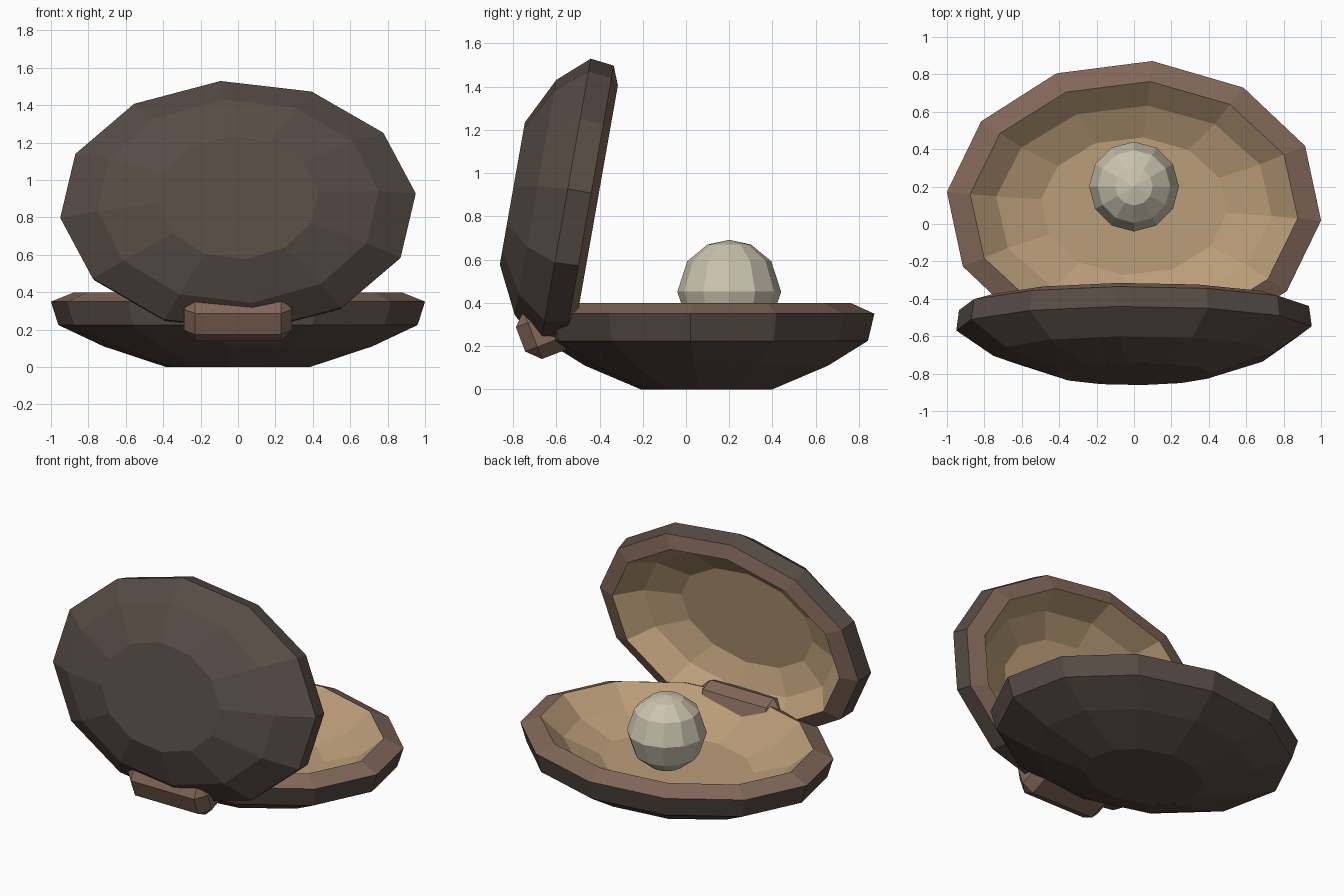
import bpy, bmesh
from math import sin, cos, pi, radians
from mathutils import Matrix

cube = bpy.data.objects.get("Cube")
if cube:
    bpy.data.objects.remove(cube)


def material(name, color):
    mat = bpy.data.materials.new(name)
    mat.use_nodes = True
    mat.diffuse_color = (*color, 1)
    mat.node_tree.nodes["Principled BSDF"].inputs["Base Color"].default_value = (*color, 1)
    return mat


DARK = material("dark shell", (0.095, 0.072, 0.06))
RIM = material("brown rim", (0.22, 0.135, 0.098))
TAN = material("tan lining", (0.50, 0.34, 0.19))
PEARL = material("pearl cream", (0.60, 0.55, 0.43))


def add_object(name, bm, mats, matrix):
    bmesh.ops.recalc_face_normals(bm, faces=bm.faces)
    mesh = bpy.data.meshes.new(name)
    bm.to_mesh(mesh)
    bm.free()
    for mat in mats:
        mesh.materials.append(mat)
    obj = bpy.data.objects.new(name, mesh)
    obj.matrix_world = matrix
    bpy.context.collection.objects.link(obj)
    return obj


def loft(name, rings, mats, bands, offset, matrix, sides=12):
    """Bridge elliptical rings (rx, ry, z) and close both ends."""
    bm = bmesh.new()
    loops = []
    for rx, ry, z in rings:
        angles = [offset + 2 * pi * i / sides for i in range(sides)]
        loops.append([bm.verts.new((rx * cos(a), ry * sin(a), z)) for a in angles])
    for low, high, band in zip(loops, loops[1:], bands):
        for i in range(sides):
            j = (i + 1) % sides
            bm.faces.new((low[i], low[j], high[j], high[i])).material_index = band
    bm.faces.new(loops[0]).material_index = bands[0]
    bm.faces.new(loops[-1]).material_index = bands[-1]
    return add_object(name, bm, mats, matrix)


# Two shells: dark outside, brown bevelled lip, tan hollow
SHELL = (DARK, RIM, TAN)
BANDS = (0, 0, 0, 1, 2, 2)
TWIST = radians(5.6)

lower = [(0.385, 0.305, 0), (0.72, 0.565, 0.11), (0.965, 0.75, 0.225),
         (1.005, 0.78, 0.35), (0.88, 0.67, 0.4), (0.74, 0.54, 0.28), (0.5, 0.37, 0.2)]
loft("lower_shell", lower, SHELL, BANDS, -TWIST, Matrix.Translation((0, 0.095, 0)))

upper = [(0.43, 0.335, 0.249), (0.755, 0.555, 0.14), (0.955, 0.68, 0),
         (0.94, 0.667, -0.11), (0.825, 0.58, -0.145), (0.7, 0.48, 0), (0.48, 0.33, 0.08)]
tilt = Matrix.Translation((0, -0.558, 0.863)) @ Matrix.Rotation(radians(80), 4, "X")
loft("upper_shell", upper, SHELL, BANDS, TWIST, tilt)

# Pearl resting in the lower shell
bm = bmesh.new()
bmesh.ops.create_uvsphere(bm, u_segments=12, v_segments=6, radius=0.24)
for v in bm.verts:
    # widen the spacing of the latitude rings away from the equator
    if 0.1 < abs(v.co.z) < 0.23:
        z = 0.141 if abs(v.co.z) < 0.15 else 0.218
        r = (0.24 ** 2 - z ** 2) ** 0.5
        flat = v.co.xy.normalized() * r
        v.co = (flat.x, flat.y, z if v.co.z > 0 else -z)
add_object("pearl", bm, [PEARL], Matrix.Translation((0, 0.2, 0.452)))

# Chamfered hinge block joining the shells at the front
bm = bmesh.new()
bmesh.ops.create_cube(bm, size=1, matrix=Matrix.Diagonal((0.58, 0.3, 0.24, 1)))
bmesh.ops.bevel(bm, geom=bm.edges[:], offset=0.06, segments=1, affect="EDGES")
place = Matrix.Translation((0, -0.625, 0.285)) @ Matrix.Rotation(radians(21), 4, "X")
add_object("hinge", bm, [RIM], place)
